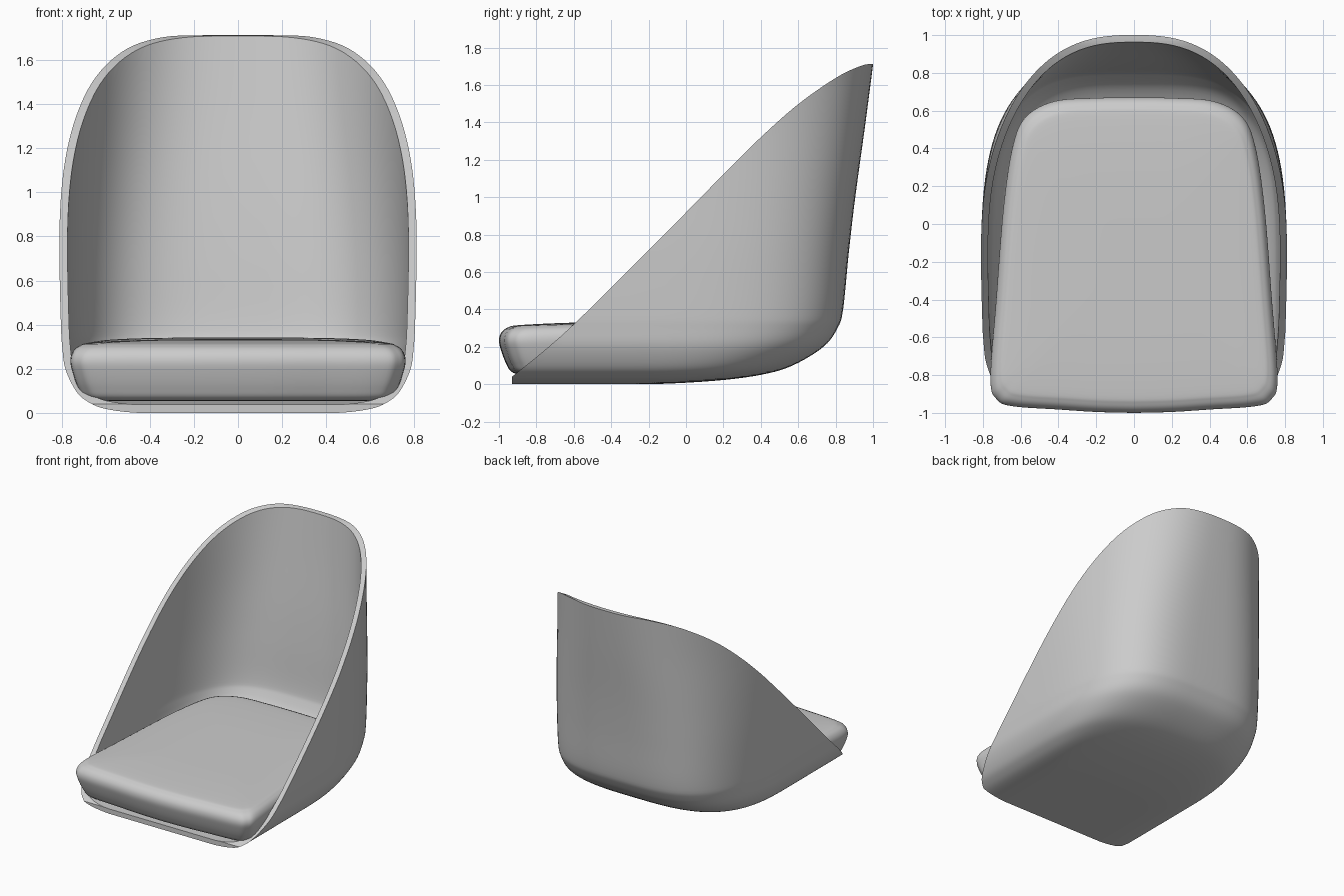
import bpy, bmesh, math

if "Cube" in bpy.data.objects:
    bpy.data.objects.remove(bpy.data.objects["Cube"])


def spline(pts, steps):
    """Catmull-Rom interpolation through control tuples."""
    out = []
    for i in range(len(pts) - 1):
        p0, p1 = pts[max(i - 1, 0)], pts[i]
        p2, p3 = pts[i + 1], pts[min(i + 2, len(pts) - 1)]
        for s in range(steps):
            t = s / steps
            out.append(tuple(
                0.5 * (2 * b + (c - a) * t + (2 * a - 5 * b + 4 * c - d) * t * t
                       + (3 * b - a - 3 * c + d) * t ** 3)
                for a, b, c, d in zip(p0, p1, p2, p3)))
    return out + [pts[-1]]


def loft(name, rows, closed):
    """Skin rows of points into a quad surface."""
    bm = bmesh.new()
    grid = [[bm.verts.new(p) for p in row] for row in rows]
    n = len(rows[0])
    for lo, hi in zip(grid, grid[1:]):
        for j in range(n if closed else n - 1):
            k = (j + 1) % n
            bm.faces.new((lo[j], lo[k], hi[k], hi[j]))
    bmesh.ops.remove_doubles(bm, verts=bm.verts, dist=1e-5)
    if closed:
        bmesh.ops.recalc_face_normals(bm, faces=bm.faces)
    return finish(name, bm)


def finish(name, bm):
    me = bpy.data.meshes.new(name)
    bm.to_mesh(me)
    bm.free()
    ob = bpy.data.objects.new(name, me)
    bpy.context.collection.objects.link(ob)
    return ob


def smooth(ob, angle):
    bpy.ops.object.select_all(action='DESELECT')
    ob.select_set(True)
    bpy.context.view_layer.objects.active = ob
    bpy.ops.object.shade_smooth_by_angle(angle=math.radians(angle))


# Shell: U-shaped plan sections (height, half width, back y, squareness)
levels = [(0, .25, -.6, 3.4), (0, .45, -.2, 3.4), (.018, .6, .15, 3.4),
          (.05, .68, .4, 3.4), (.1, .735, .57, 3.4), (.2, .783, .735, 3.4),
          (.3, .797, .81, 3.4), (.4, .803, .84, 3.35), (.7, .81, .87, 3.2),
          (1.0, .81, .905, 3.0), (1.4, .805, .96, 2.7), (1.8, .80, 1.012, 2.5)]
FRONT = -1.2


def u_section(z, a, yb, n):
    yc = min(-.3, yb - .3)
    half = [(a, FRONT + (yc - FRONT) * i / 10) for i in range(10)]
    for i in range(33):
        t = math.pi / 2 * i / 32
        half.append((a * max(math.cos(t), 0) ** (2 / n) if i < 32 else 0,
                     yc + (yb - yc) * math.sin(t) ** (2 / n)))
    pts = half + [(-x, y) for x, y in half[-2::-1]]
    return [(x, y, max(z, 0)) for x, y in pts]


sections = [u_section(*lv) for lv in spline(levels, 5)]
start = [(0, FRONT, 0)] * len(sections[0])
shell = loft("seat_shell", [start] + sections, False)
sol = shell.modifiers.new("thickness", 'SOLIDIFY')
sol.thickness = .037
sol.offset = -1

# Side profile that trims the shell to its sweeping rim
rim = spline([(-.93, .04), (-.6, .32), (0, .918), (.2, 1.123), (.4, 1.32),
              (.6, 1.497), (.8, 1.637), (.93, 1.7), (1.0, 1.713), (1.1, 1.715)], 6)
profile = [(-.93, -.2)] + rim + [(1.1, -.2)]
bm = bmesh.new()
face = bm.faces.new([bm.verts.new((-1.2, y, z)) for y, z in profile])
ext = bmesh.ops.extrude_face_region(bm, geom=[face])
bmesh.ops.translate(bm, vec=(2.4, 0, 0),
                    verts=[g for g in ext["geom"] if isinstance(g, bmesh.types.BMVert)])
bmesh.ops.recalc_face_normals(bm, faces=bm.faces)
cutter = finish("rim_cutter", bm)
cutter.hide_render = True

cut = shell.modifiers.new("trim", 'BOOLEAN')
cut.operation = 'INTERSECT'
cut.solver = 'EXACT'
cut.object = cutter
bpy.context.view_layer.objects.active = shell
for mod in ("thickness", "trim"):
    bpy.ops.object.modifier_apply(modifier=mod)
bpy.data.objects.remove(cutter)
smooth(shell, 35)

# Cushion: tapered outline scaled through a pillow-like section
half = spline([(0, -1.0), (.2, -.995), (.4, -.982), (.64, -.965), (.725, -.93),
               (.76, -.82), (.73, -.4), (.69, .1), (.64, .42), (.57, .57),
               (.42, .65), (.2, .667), (0, .67)], 6)
outline = half + [(-x, y) for x, y in half[-2:0:-1]]
pillow = [(0, .065), (.6, .065), (.85, .067), (.92, .08), (.955, .125),
          (.985, .19), (1.0, .245), (.987, .287), (.945, .316), (.86, .329),
          (.5, .338), (0, .339)]
MID = -.165
rows = []
for s, z in spline(pillow, 6):
    row = []
    for x, y in outline:
        py = MID + (y - MID) * s
        lift = .3 * max(py, 0) ** 2 * max(0, 1 - (z - .065) / .2)
        row.append((x * s, py, z + .014 * py + lift))
    rows.append(row)
cushion = loft("seat_cushion", rows, True)
smooth(cushion, 60)
